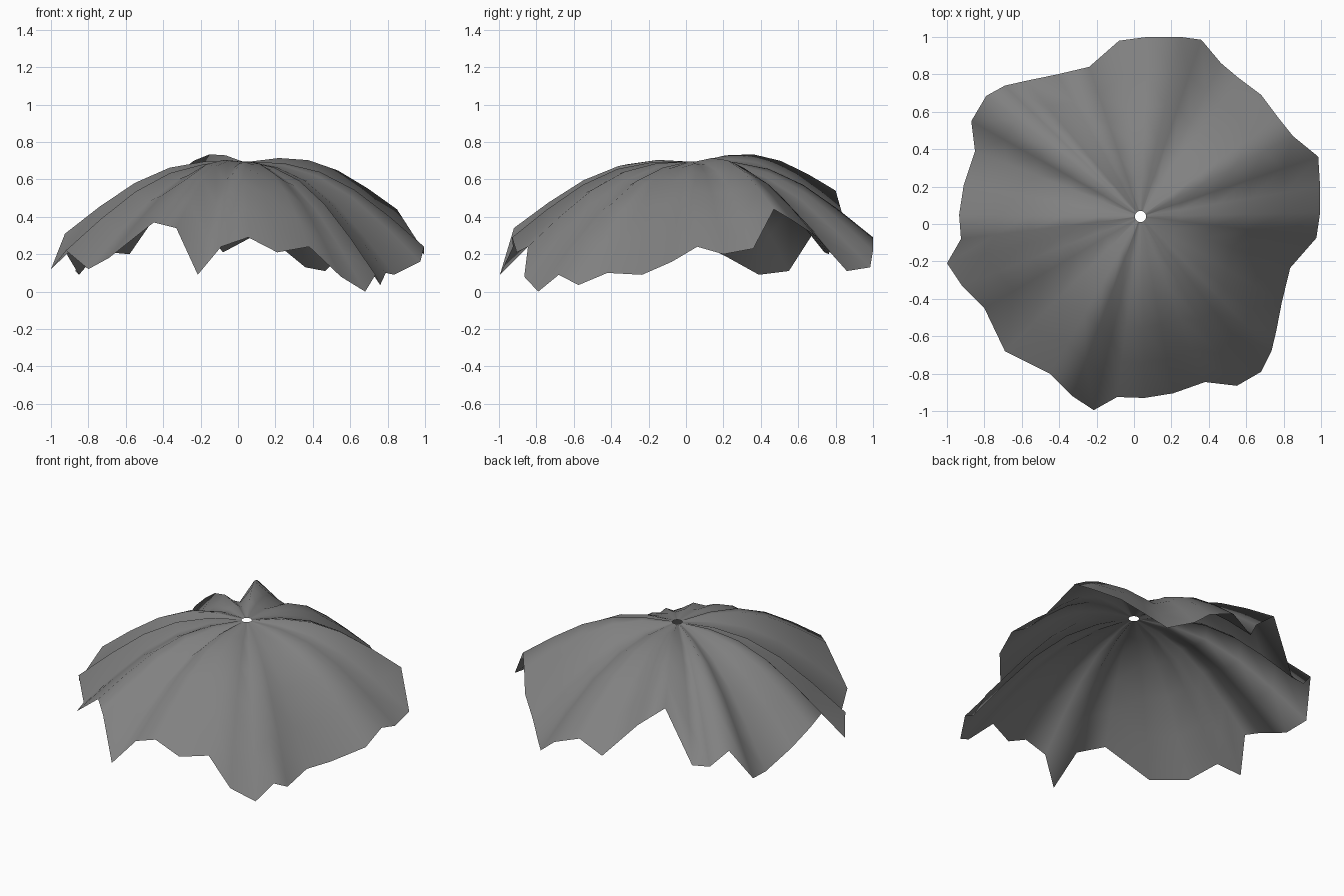
import bpy
import bmesh
from mathutils import Vector

cube = bpy.data.objects.get("Cube")
if cube:
    bpy.data.objects.remove(cube, do_unlink=True)


def make_material(name, colour):
    material = bpy.data.materials.new(name)
    material.use_nodes = True
    material.diffuse_color = colour
    shader = material.node_tree.nodes["Principled BSDF"]
    shader.inputs["Base Color"].default_value = colour
    shader.inputs["Roughness"].default_value = 0.8
    return material


# Ragged outer edge of the canopy, counterclockwise from the +x side
RIM = [
    (.985, .36, .23), (.85, .47, .44), (.77, .57, .38), (.68, .69, .3),
    (.56, .78, .2), (.465, .86, .11), (.36, .985, .13), (.25, 1, .22),
    (.07, 1, .29), (-.08, .98, .21), (-.24, .84, .4), (-.41, .8, .54),
    (-.58, .765, .2), (-.69, .74, .21), (-.79, .685, .32), (-.87, .55, .11),
    (-.85, .39, .09), (-.91, .21, .19), (-.935, .05, .27), (-.925, -.08, .31),
    (-1, -.21, .12), (-.92, -.33, .22), (-.8, -.45, .12), (-.69, -.68, .18),
    (-.45, -.8, .37), (-.33, -.92, .34), (-.215, -.995, .09), (-.09, -.925, .24),
    (.055, -.93, .29), (.21, -.905, .21), (.38, -.845, .24), (.55, -.865, .08),
    (.68, -.79, 0), (.735, -.68, .09), (.76, -.575, .035), (.79, -.42, .1),
    (.835, -.235, .09), (.975, -.075, .16), (.995, .06, .24), (.995, .2, .2),
]

HUB = Vector((.035, .04, .695))
HOLE_RADIUS = .03
# Upward bulge of each rib at equal steps from the hole to the rim
BULGE = [0, .08, .125, .12, .07, 0]


def rib_points(rim_point):
    """Points along one rib, from the centre hole out to the rim."""
    end = Vector(rim_point)
    outward = end - HUB
    outward.z = 0
    start = HUB + outward.normalized() * HOLE_RADIUS
    strength = .7 + .7 * (HUB.z - end.z)
    last = len(BULGE) - 1
    for step, lift in enumerate(BULGE):
        point = start.lerp(end, step / last)
        point.z += lift * strength
        yield point


# Canopy: neighbouring ribs joined by strips of quads
bm = bmesh.new()
ribs = [[bm.verts.new(p) for p in rib_points(r)] for r in RIM]
for rib, neighbour in zip(ribs, ribs[1:] + ribs[:1]):
    for k in range(len(BULGE) - 1):
        bm.faces.new((rib[k], rib[k + 1], neighbour[k + 1], neighbour[k]))

mesh = bpy.data.meshes.new("wavy_canopy")
bm.to_mesh(mesh)
bm.free()
mesh.materials.append(make_material("plain grey", (.22, .22, .22, 1)))
mesh.shade_smooth()

canopy = bpy.data.objects.new("wavy_canopy", mesh)
bpy.context.collection.objects.link(canopy)
